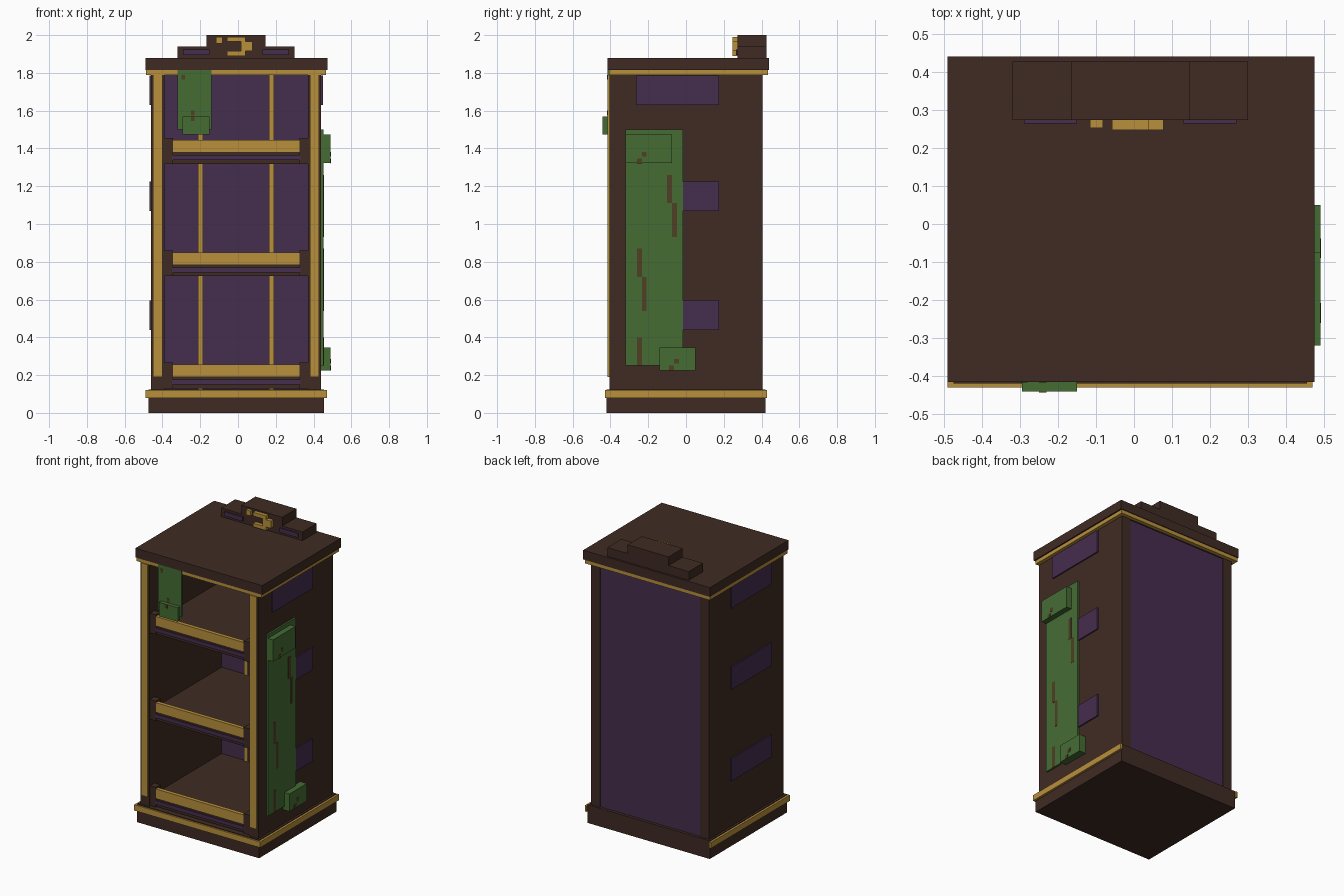
import bpy

cube = bpy.data.objects.get("Cube")
if cube:
    bpy.data.objects.remove(cube, do_unlink=True)


def material(name, red, green, blue):
    made = bpy.data.materials.new(name)
    made.use_nodes = True
    made.diffuse_color = (red, green, blue, 1)
    shader = next(node for node in made.node_tree.nodes if node.type == 'BSDF_PRINCIPLED')
    shader.inputs["Base Color"].default_value = made.diffuse_color
    return made


wood = material("dark wood", .05, .024, .017)
purple = material("purple panel", .06, .026, .075)
gold = material("gold trim", .48, .28, .045)
green = material("green cloth", .06, .15, .034)
worn = material("worn brown", .08, .05, .018)


def box(name, colour, x, y, z):
    """Box filling the (low, high) range given on each axis."""
    ranges = (x, y, z)
    bpy.ops.mesh.primitive_cube_add(size=1)
    part = bpy.context.object
    part.name = name
    part.location = [(low + high) / 2 for low, high in ranges]
    part.scale = [high - low for low, high in ranges]
    bpy.ops.object.transform_apply(location=False, rotation=False, scale=True)
    part.data.materials.append(colour)


def across(half):
    """Range of the given half width about the cabinet's centre line."""
    return (middle - half, middle + half)


def span(start, length):
    """Range running on from a start."""
    return (start, start + length)


def pair(name, colour, near, far, y, z):
    """Matching boxes mirrored over the centre line."""
    box("left_" + name, colour, (middle + near, middle + far), y, z)
    box("right_" + name, colour, (middle - far, middle - near), y, z)


# Main dimensions of the cabinet
middle = -.01
wall, opening = .45, .38
depth = .405
thin = .01
trim = .026
floor, ceiling = .12, 1.79
slab = ceiling + trim
crest = 1.88
plinth = wall + .015
plinth_depth = depth + .015
body_depth = (-depth, depth)
body_height = (floor, ceiling)

# Plinth with a gold band on the front and sides
plinth_y = (-plinth_depth, plinth_depth)
band_y = (-plinth_depth - thin, plinth_depth + thin)
band_z = (.08, floor)
box("plinth", wood, across(plinth), plinth_y, (0, floor + thin / 2))
box("plinth_front_band", gold, across(plinth), span(-plinth_depth, -thin), band_z)
pair("plinth_side_band", gold, plinth, plinth + thin * 1.5, band_y, band_z)

# Carcass with gold strips on the front and on the back panel
pair("side_panel", wood, opening, wall, body_depth, body_height)
box("back_panel", purple, across(opening), (depth - trim, depth - thin / 2), body_height)
pair("front_strip", gold, opening + thin, wall - thin, span(-depth, -thin),
     (floor + .07, ceiling))
batten_start = .175
pair("back_batten", gold, batten_start, batten_start + trim,
     span(depth - trim, -thin), body_height)

# Top slab, ceiling and the gold band below the slab
slab_back = .44
box("top_slab", wood, (-.49, .475), (-depth - thin, slab_back), (slab, crest))
box("ceiling", wood, across(wall), body_depth, (ceiling, slab))
top_band_y = (-depth - thin / 3, slab_back - thin / 2)
pair("top_side_band", gold, wall, wall + trim, top_band_y, (ceiling, slab))
for side, edge, inward in zip(("front", "back"), top_band_y, (trim, -trim)):
    box(f"top_{side}_band", gold, across(wall), sorted((edge, edge + inward)), (ceiling, slab))

# Shelves with a gold lip, purple inlay and end blocks
shelf_step, board, lip = .594, .06, .066
lip_half = .335
face = -depth + thin / 3
for level in range(3):
    base = floor + thin + level * shelf_step
    top = base + board
    box("shelf", wood, across(opening), (face + thin, depth - trim), (base, top))
    box("shelf_lip", gold, across(lip_half), span(face, trim), span(top, lip))
    box("shelf_inlay", purple, across(lip_half + thin / 2), span(face, thin * 2),
        span(base + board / 3, trim))
    pair("shelf_block", wood, lip_half, opening, span(face, trim * 2),
         (base, top + lip + thin))

# Purple plates on both sides
for plate_base in (.44, 1.07, 1.63):
    pair("side_plate", purple, wall, wall + thin * .9, (-.265, .175), span(plate_base, .155))

# Stepped crest with purple inlays
crest_y = (.273, .427)
tier = board
box("crest_base", wood, across(.31), crest_y, span(crest, tier))
box("crest_top", wood, across(.156), crest_y, (crest, crest + tier * 2))
pair("crest_inlay", purple, .14, .28, span(crest_y[0], -thin * .8),
     (crest + thin * 1.5, crest + tier - thin * 1.5))

# Stepped crescent and square stud in front of the crest
bar = .025
badge_y = span(crest_y[0], -trim)
tip, bend = -.058, .04
crescent_low, crescent_high = crest + thin, crest + tier * 2 - thin
box("stud", gold, span(tip * 2, bar * 1.4), span(crest_y[0], -thin * 2),
    span(crescent_high, -bar * 1.4))
box("crescent_upper_arm", gold, (tip, bend), badge_y, span(crescent_high, -bar))
box("crescent_lower_arm", gold, (tip, bend), badge_y, span(crescent_low, bar))
box("crescent_inner_bow", gold, span(bend, -bar), badge_y, (crescent_low, crescent_high))
box("crescent_outer_bow", gold, span(bend, bar * 1.5), badge_y,
    (crescent_low + bar, crescent_high - bar))

# Long green cloth with two raised patches on the left side
cloth_front, cloth_base, cloth_top = -.32, .25, 1.5
cloth_face = middle + wall + thin * 1.2
patch_face = .49
patch_x = (middle + wall, patch_face)
box("side_cloth", green, (middle + wall, cloth_face), (cloth_front, -.015),
    (cloth_base, cloth_top))
patch_size = .245, .15
box("upper_patch", green, patch_x, span(cloth_front, patch_size[0]),
    span(cloth_top - trim, -patch_size[1]))
box("lower_patch", green, patch_x, (-.14, .05), (cloth_base - trim, .345))


def side_streak(surface, y, z, length):
    box("side_streak", worn, span(surface, thin / 5), span(y, trim), span(z, length))


# Worn streaks in staggered pairs, one running up and one running down
for y, z in ((-.1, 1.11), (-.26, .72)):
    side_streak(cloth_face, y, z, .15)
    side_streak(cloth_face, y + trim, z, -.18)
side_streak(cloth_face, -.26, cloth_base, .15)
for y, z in ((-.26, 1.32), (-.09, cloth_base - trim)):
    side_streak(patch_face, y, z, trim)
    side_streak(patch_face, y + trim, z + trim * 1.4, trim)

# Green banner hanging at the front, with a patch and worn streaks
banner_face = -depth - thin
banner_x = (cloth_front, -.14)
patch_front = banner_face - trim
box("banner", green, banner_x, span(banner_face, thin), (cloth_top, slab))
box("banner_patch", green, (banner_x[0] + trim, banner_x[1] - thin),
    (patch_front, banner_face), (cloth_top - trim, cloth_top + .07))
for surface, x, z in ((banner_face, -.3, ceiling), (banner_face, -.25, 1.6),
                      (patch_front, -.25, 1.57)):
    box("banner_streak", worn, span(x, thin * 2), span(surface, -thin / 5), span(z, -trim))
